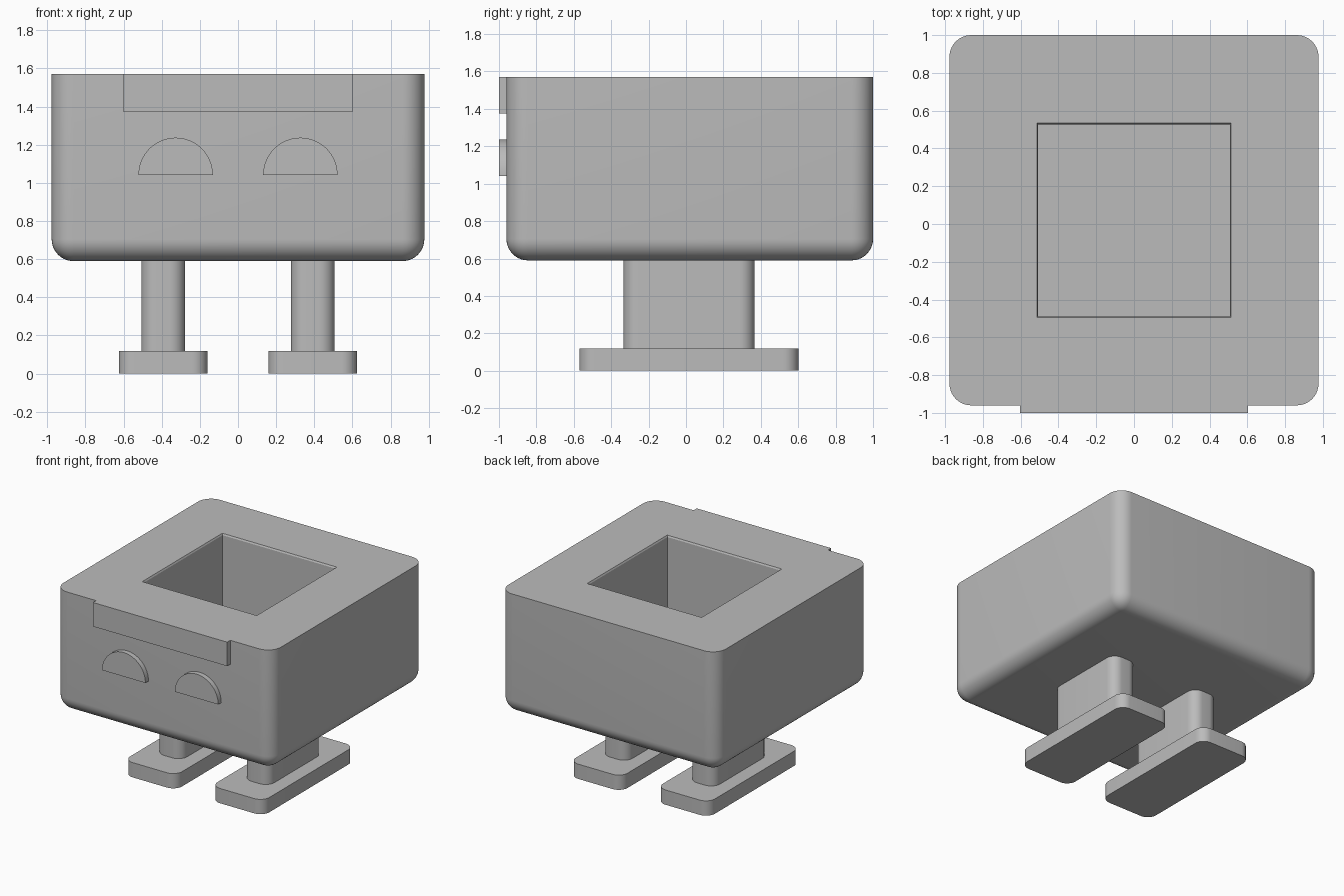
import bpy, bmesh, math
from mathutils import Vector

old = bpy.data.objects.get("Cube")
if old:
    bpy.data.objects.remove(old, do_unlink=True)

grey = bpy.data.materials.new("plain_grey")
grey.use_nodes = True
GREY = (0.5, 0.5, 0.5, 1)
grey.diffuse_color = GREY
grey.node_tree.nodes["Principled BSDF"].inputs["Base Color"].default_value = GREY


def finish(bm, name, smooth=True):
    """Turn a bmesh into a named, shaded object."""
    bmesh.ops.recalc_face_normals(bm, faces=bm.faces)
    mesh = bpy.data.meshes.new(name)
    bm.to_mesh(mesh)
    bm.free()
    mesh.materials.append(grey)
    obj = bpy.data.objects.new(name, mesh)
    bpy.context.collection.objects.link(obj)
    if smooth:
        bpy.ops.object.select_all(action="DESELECT")
        obj.select_set(True)
        bpy.context.view_layer.objects.active = obj
        bpy.ops.object.shade_smooth_by_angle(angle=math.radians(35))
    return obj


def box(low, high):
    """Box between two corners."""
    bm = bmesh.new()
    bmesh.ops.create_cube(bm, size=1)
    low, high = Vector(low), Vector(high)
    for v in bm.verts:
        v.co = (low + high) / 2 + v.co * (high - low)
    return bm


def round_box(bm, radius, round_bottom=False):
    """Round the upright edges, and the bottom rim if asked."""
    floor = min(v.co.z for v in bm.verts)
    edges = []
    for e in bm.edges:
        a, b = (v.co for v in e.verts)
        upright = abs(a.z - b.z) > 1e-4
        bottom = max(a.z, b.z) < floor + 1e-4
        if upright or (round_bottom and bottom):
            edges.append(e)
    bmesh.ops.bevel(bm, geom=edges, offset=radius, segments=10,
                    profile=0.5, affect="EDGES")
    return bm


# Body with rounded sides and bottom
top = 1.57
body = finish(round_box(box((-0.977, -0.96, 0.59), (0.977, 1.0, top)), 0.115, True), "body")

# Square pocket in the top, with a fine flared rim
bm = box((-0.508, -0.488, 0.77), (0.508, 0.528, top - 0.012))
lid = max(bm.faces, key=lambda f: f.calc_center_median().z)
centre = lid.calc_center_median()
new = bmesh.ops.extrude_face_region(bm, geom=[lid])["geom"]
for v in (g for g in new if isinstance(g, bmesh.types.BMVert)):
    v.co = centre + (v.co - centre) * 1.015 + Vector((0, 0, 0.014))
bmesh.ops.delete(bm, geom=[lid], context="FACES_ONLY")
cutter = finish(bm, "pocket_cutter", smooth=False)
cutter.hide_render = True
cutter.hide_set(True)
cutter.display_type = "WIRE"
cut = body.modifiers.new("pocket", "BOOLEAN")
cut.operation = "DIFFERENCE"
cut.solver = "EXACT"
cut.object = cutter

# Brow plate
finish(box((-0.603, -1.0, 1.375), (0.603, -0.955, top)), "brow_plate", smooth=False)


def half_disc(x, name):
    """Raised half-round eye on the front."""
    bm = bmesh.new()
    steps, radius = 32, 0.195
    rim = [bm.verts.new((x + radius * math.cos(math.pi * i / steps), -0.955,
                         1.042 + radius * math.sin(math.pi * i / steps)))
           for i in range(steps + 1)]
    face = bm.faces.new(rim)
    new = bmesh.ops.extrude_face_region(bm, geom=[face])["geom"]
    bmesh.ops.translate(bm, vec=(0, -0.045, 0),
                        verts=[g for g in new if isinstance(g, bmesh.types.BMVert)])
    return finish(bm, name)


# Eyes, legs and feet on both sides
for side, s in (("left", 1), ("right", -1)):
    half_disc(s * 0.327, side + "_eye")
    x = s * 0.392
    finish(round_box(box((x - 0.115, -0.335, 0.115), (x + 0.115, 0.367, 0.6)), 0.08),
           side + "_leg")
    finish(round_box(box((x - 0.233, -0.57, 0), (x + 0.233, 0.602, 0.12)), 0.08),
           side + "_foot")
